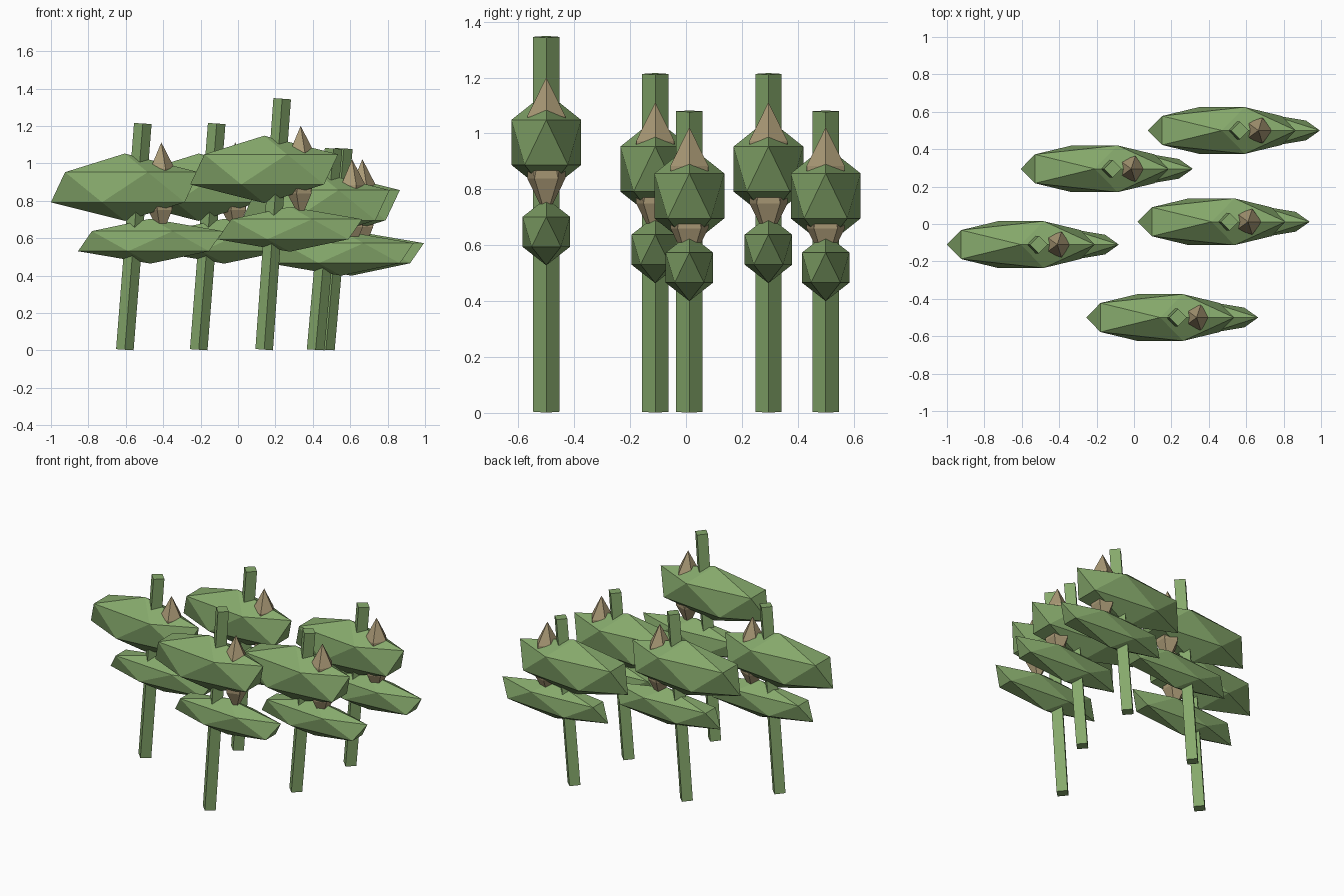
import bpy
import math
from mathutils import Matrix

cube = bpy.data.objects.get("Cube")
if cube:
    bpy.data.objects.remove(cube, do_unlink=True)


def make_material(name, color):
    mat = bpy.data.materials.new(name)
    mat.use_nodes = True
    mat.diffuse_color = color
    mat.node_tree.nodes["Principled BSDF"].inputs["Base Color"].default_value = color
    return mat


green = make_material("leaf green", (0.24, 0.40, 0.15, 1))
tan = make_material("bud tan", (0.40, 0.32, 0.18, 1))


def finish(name, mat, matrix):
    """Name the new primitive, colour it and bake its placement."""
    obj = bpy.context.object
    obj.name = name
    obj.data.materials.append(mat)
    obj.data.transform(matrix)
    return obj


def faceted_blob(name, mat, center, size):
    """Stretched low-poly icosahedron."""
    bpy.ops.mesh.primitive_ico_sphere_add(subdivisions=1, radius=1, location=(0, 0, 0))
    finish(name, mat, Matrix.Translation(center) @ Matrix.Diagonal((*size, 1)))


def square_stem(name, x, y, height):
    """Square post standing on edge, leaning slightly towards +x."""
    bpy.ops.mesh.primitive_cylinder_add(vertices=4, radius=0.047, depth=1.345,
                                        location=(0, 0, 0))
    lean = Matrix.Rotation(math.radians(4.1), 4, 'Y')
    squash = Matrix.Diagonal((1, 1, height / 1.35, 1))
    finish(name, green, Matrix.Translation((x, y, height / 2)) @ squash @ lean)


def plant(index, x, y, height):
    """One plant; x is the position of its upper leaf."""
    square_stem(f"stem_{index}", x + 0.048, y, height)
    faceted_blob(f"upper_leaf_{index}", green, (x, y, 0.717 * height), (0.442, 0.147, 0.18))
    faceted_blob(f"lower_leaf_{index}", green, (x + 0.137, y, 0.48 * height), (0.433, 0.1, 0.12))
    faceted_blob(f"bud_{index}", tan, (x + 0.195, y, 0.667 * height + 0.05), (0.08, 0.08, 0.25))


# Clump of five plants: x, y, height
clump = [
    (0.14, -0.5, 1.35),
    (-0.605, -0.11, 1.217),
    (-0.21, 0.295, 1.217),
    (0.415, 0.012, 1.083),
    (0.47, 0.5, 1.083),
]
for i, (x, y, height) in enumerate(clump, 1):
    plant(i, x, y, height)
